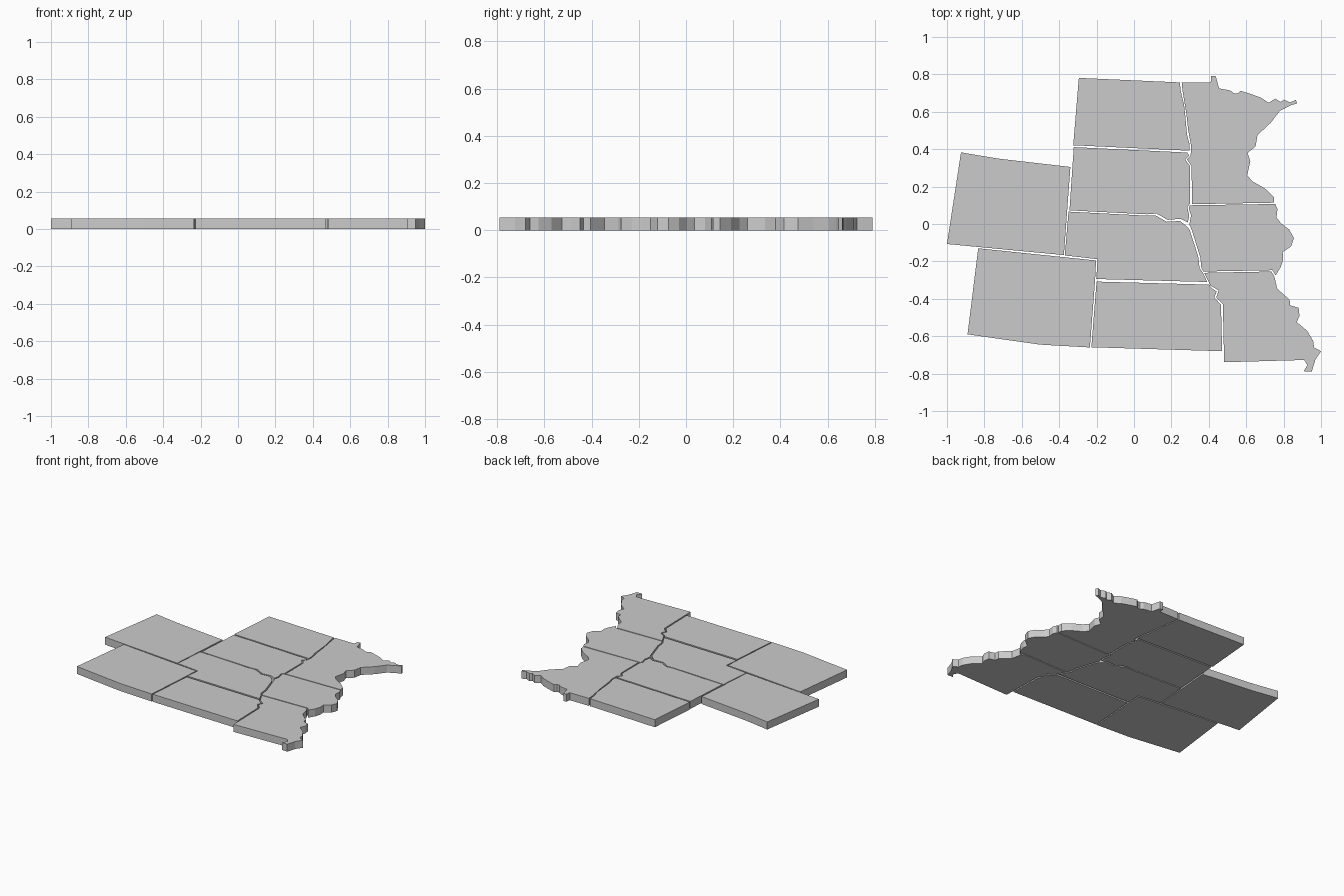
import bpy, bmesh

THICK = 0.055


def slab(name, outline):
    """Flat map tile: an outline extruded straight up from z = 0."""
    bm = bmesh.new()
    base = bm.faces.new([bm.verts.new((x, y, 0)) for x, y in outline])
    ext = bmesh.ops.extrude_face_region(bm, geom=[base], use_keep_orig=True)
    top = [v for v in ext["geom"] if isinstance(v, bmesh.types.BMVert)]
    bmesh.ops.translate(bm, verts=top, vec=(0, 0, THICK))
    bmesh.ops.recalc_face_normals(bm, faces=bm.faces)
    bmesh.ops.triangulate(bm, faces=[f for f in bm.faces if len(f.verts) > 4])
    mesh = bpy.data.meshes.new(name)
    bm.to_mesh(mesh)
    bm.free()
    obj = bpy.data.objects.new(name, mesh)
    bpy.context.collection.objects.link(obj)
    return obj


# western column
slab("west_upper_tile", [
    (-0.925, 0.383), (-0.73, 0.35), (-0.34, 0.305), (-0.375, -0.166), (-1, -0.107)])
slab("west_lower_tile", [
    (-0.833, -0.13), (-0.203, -0.195), (-0.208, -0.3), (-0.236, -0.66),
    (-0.5, -0.645), (-0.7, -0.617), (-0.89, -0.59)])

# middle column, north to south
slab("middle_north_tile", [
    (-0.295, 0.781), (0.245, 0.757), (0.25, 0.71), (0.268, 0.635), (0.275, 0.57),
    (0.283, 0.48), (0.296, 0.43), (0.297, 0.392), (-0.325, 0.421)])
slab("middle_upper_tile", [
    (-0.322, 0.411), (0.285, 0.382), (0.295, 0.365), (0.273, 0.345), (0.30, 0.31),
    (0.30, 0.11), (0.285, 0.09), (0.295, 0.045), (0.288, 0.008), (0.25, 0.028),
    (0.18, 0.022), (0.12, 0.056), (0.07, 0.052), (-0.345, 0.073)])
slab("middle_lower_tile", [
    (-0.35, 0.066), (0.06, 0.045), (0.115, 0.046), (0.175, 0.012), (0.245, 0.016),
    (0.275, -0.006), (0.297, -0.03), (0.32, -0.1), (0.345, -0.18), (0.35, -0.235),
    (0.368, -0.26), (0.392, -0.31), (-0.202, -0.294), (-0.194, -0.188), (-0.37, -0.168)])
slab("middle_south_tile", [
    (-0.2, -0.308), (0.40, -0.324), (0.418, -0.345), (0.442, -0.36), (0.43, -0.393),
    (0.465, -0.432), (0.471, -0.68), (-0.228, -0.659)])

# eastern column with the ragged river and lake shore
slab("east_north_tile", [
    (0.255, 0.757), (0.41, 0.757), (0.413, 0.79), (0.437, 0.79), (0.455, 0.725),
    (0.515, 0.714), (0.535, 0.698), (0.553, 0.698), (0.57, 0.712), (0.625, 0.695),
    (0.68, 0.675), (0.72, 0.648), (0.755, 0.67), (0.785, 0.652), (0.80, 0.665),
    (0.835, 0.65), (0.865, 0.663), (0.872, 0.645), (0.84, 0.635), (0.78, 0.605),
    (0.73, 0.54), (0.66, 0.475), (0.65, 0.415), (0.607, 0.38), (0.622, 0.335),
    (0.605, 0.26), (0.635, 0.227), (0.7, 0.19), (0.747, 0.145), (0.75, 0.114),
    (0.31, 0.106), (0.308, 0.31), (0.283, 0.345), (0.303, 0.365), (0.305, 0.42),
    (0.29, 0.5), (0.28, 0.59), (0.259, 0.715)])
slab("east_middle_tile", [
    (0.297, 0.1), (0.755, 0.107), (0.767, 0.08), (0.762, 0.035), (0.785, 0.005),
    (0.83, -0.03), (0.855, -0.075), (0.84, -0.12), (0.795, -0.15), (0.797, -0.19),
    (0.785, -0.23), (0.757, -0.275), (0.74, -0.247), (0.37, -0.254), (0.36, -0.235),
    (0.355, -0.18), (0.33, -0.1), (0.308, -0.03), (0.296, -0.002), (0.305, 0.045),
    (0.293, 0.085)])
slab("east_south_tile", [
    (0.375, -0.261), (0.735, -0.254), (0.752, -0.285), (0.765, -0.345), (0.832, -0.405),
    (0.835, -0.435), (0.88, -0.448), (0.885, -0.49), (0.87, -0.525), (0.925, -0.57),
    (0.958, -0.625), (0.963, -0.66), (1, -0.68), (0.97, -0.725), (0.95, -0.79),
    (0.907, -0.787), (0.927, -0.755), (0.91, -0.727), (0.482, -0.739), (0.475, -0.428),
    (0.44, -0.392), (0.452, -0.355), (0.41, -0.33)])
